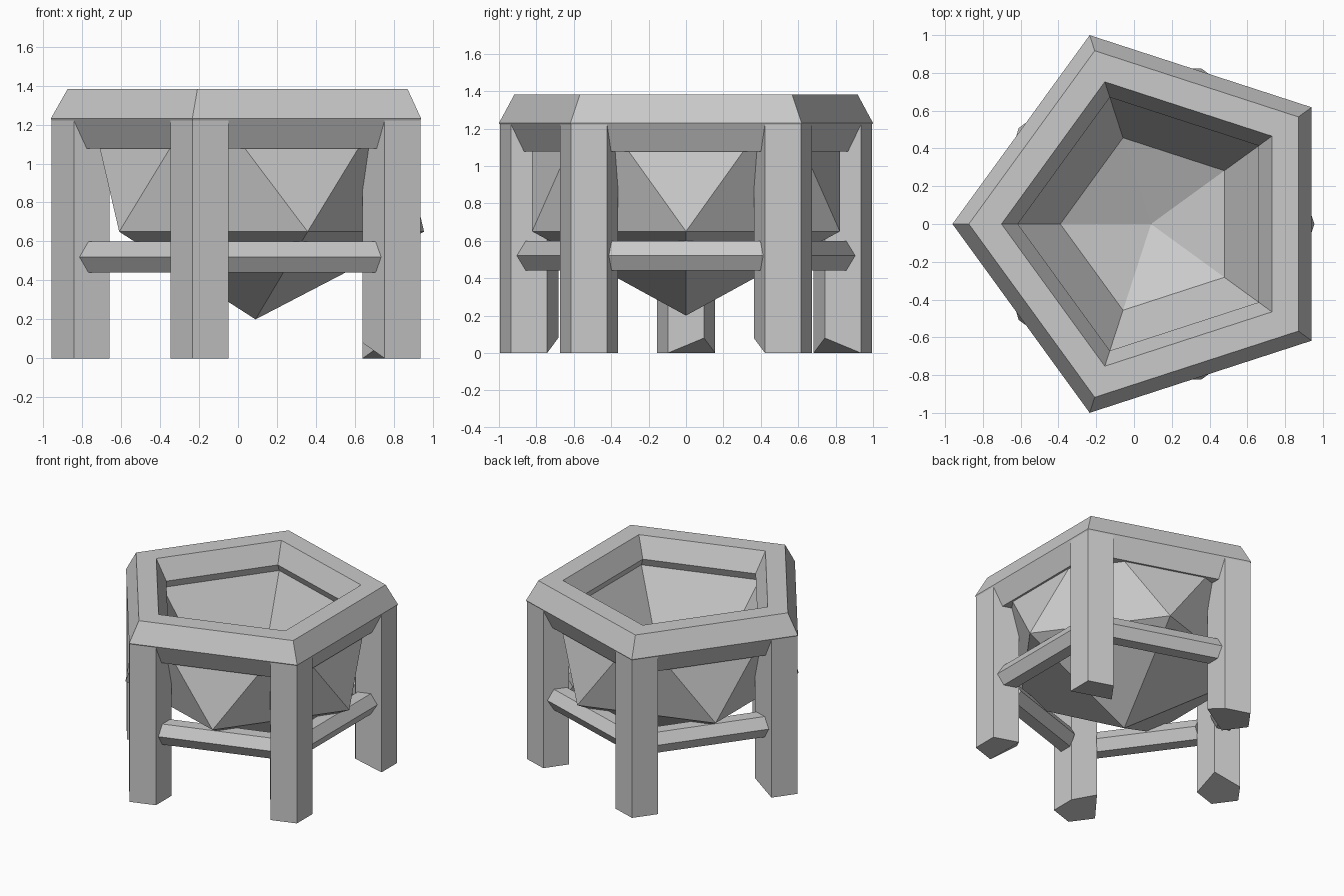
import bpy, bmesh
from math import sin, cos, radians, copysign
from mathutils import Matrix, Vector

cube = bpy.data.objects.get("Cube")
if cube:
    bpy.data.objects.remove(cube)

CX = 0.09      # x of the five-fold axis
CORNER = 36    # angle of the first corner, in degrees
STEP = 72

grey = bpy.data.materials.new("light_grey")
grey.use_nodes = True
tone = (0.59, 0.59, 0.59, 1)
grey.diffuse_color = tone
grey.node_tree.nodes["Principled BSDF"].inputs["Base Color"].default_value = tone


def finish(name, bm):
    bmesh.ops.recalc_face_normals(bm, faces=bm.faces)
    mesh = bpy.data.meshes.new(name)
    bm.to_mesh(mesh)
    bm.free()
    mesh.materials.append(grey)
    obj = bpy.data.objects.new(name, mesh)
    bpy.context.collection.objects.link(obj)
    return obj


def five_ring(bm, radius, z, start):
    return [bm.verts.new((CX + radius * cos(radians(start + STEP * i)),
                          radius * sin(radians(start + STEP * i)), z)) for i in range(5)]


def bridge(bm, a, b):
    for i in range(5):
        j = (i + 1) % 5
        bm.faces.new((a[i], a[j], b[j], b[i]))


def fan(bm, ring, tip):
    for i in range(5):
        bm.faces.new((ring[i], ring[(i + 1) % 5], tip))


def prism(bm, sides, radius, depth):
    bmesh.ops.create_cone(bm, cap_ends=True, segments=sides,
                          radius1=radius, radius2=radius, depth=depth)
    # turn one corner of the section to +x
    first = bm.verts[:][0].co
    angle = Vector((1, 0)).angle_signed(first.xy.normalized())
    bmesh.ops.rotate(bm, verts=bm.verts, matrix=Matrix.Rotation(angle, 3, 'Z'))


# Rim: hexagonal section swept round five corners
bm = bmesh.new()
loops = [five_ring(bm, 0.878 + 0.173 * cos(radians(60 * k)),
                   1.23 + 0.176 * sin(radians(60 * k)), CORNER) for k in range(6)]
for k in range(6):
    bridge(bm, loops[k], loops[(k + 1) % 6])
finish("rim", bm)

# Bowl: faceted outside, stepped hollow inside
bm = bmesh.new()
low = five_ring(bm, 0.865, 0.65, 0)
high = five_ring(bm, 0.865, 1.36, CORNER)
inner = five_ring(bm, 0.48, 0.79, CORNER)
fan(bm, low, bm.verts.new((CX, 0, 0.2)))
for i in range(5):
    j = (i + 1) % 5
    bm.faces.new((low[i], low[j], high[i]))
    bm.faces.new((high[i], low[j], high[j]))
bridge(bm, high, inner)
fan(bm, inner, bm.verts.new((CX, 0, 0.62)))
finish("bowl", bm)

# Legs: five-sided posts, one inner foot corner lifted
for n in range(5):
    bm = bmesh.new()
    prism(bm, 5, 0.164, 1.23)
    bmesh.ops.translate(bm, verts=bm.verts, vec=(0.882, 0, 0.615))
    foot = [v for v in bm.verts if v.co.z < 0.1]
    min(foot, key=lambda v: v.co.x + 0.1 * v.co.y).co.z = 0.08
    turn = Matrix.Translation((CX, 0, 0)) @ Matrix.Rotation(radians(CORNER + STEP * n), 4, 'Z')
    bmesh.ops.transform(bm, matrix=turn, verts=bm.verts)
    finish(f"leg_{n + 1}", bm)

# Stretchers: six-sided bars, ridge outward, ends mitred to the leg sides
for n in range(5):
    bm = bmesh.new()
    prism(bm, 6, 0.092, 0.8)
    for v in bm.verts:
        v.co.z = copysign(0.387 + 0.325 * v.co.x, v.co.z)
    place = (Matrix.Translation((CX, 0, 0)) @ Matrix.Rotation(radians(STEP * n), 4, 'Z')
             @ Matrix.Translation((0.725, 0, 0.52)) @ Matrix.Rotation(radians(90), 4, 'X'))
    bmesh.ops.transform(bm, matrix=place, verts=bm.verts)
    finish(f"stretcher_{n + 1}", bm)
